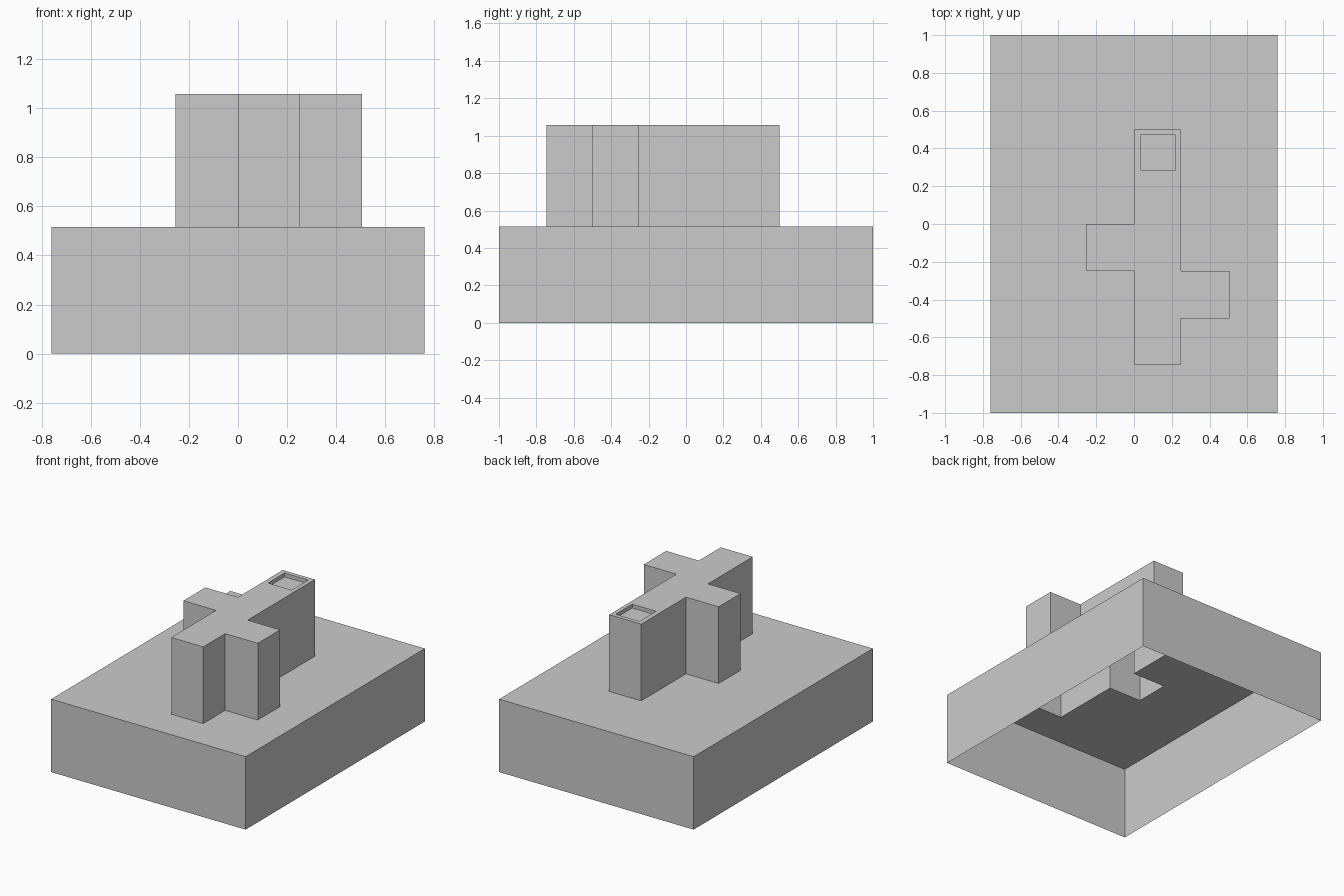
import bpy, bmesh

if "Cube" in bpy.data.objects:
    bpy.data.objects.remove(bpy.data.objects["Cube"])

PLATE_Z, TOP_Z, RECESS_Z = 0.515, 1.057, 1.03


def rect(x0, x1, y0, y1):
    return [(x0, y0), (x1, y0), (x1, y1), (x0, y1)]


def ring(bm, points, z):
    return [bm.verts.new((x, y, z)) for x, y in points]


def walls(bm, lower, upper):
    n = len(lower)
    for i in range(n):
        j = (i + 1) % n
        bm.faces.new((lower[i], lower[j], upper[j], upper[i]))


def cap_with_hole(bm, outer, hole):
    edges = []
    for loop in (outer, hole):
        for a, b in zip(loop, loop[1:] + loop[:1]):
            edges.append(bm.edges.get((a, b)) or bm.edges.new((a, b)))
    result = bmesh.ops.triangle_fill(bm, edges=edges, use_beauty=True, normal=(0, 0, 1))
    for face in result["geom"]:
        if isinstance(face, bmesh.types.BMFace):
            face.normal_update()
            if face.normal.z < 0:
                face.normal_flip()


def finish(bm, name):
    mesh = bpy.data.meshes.new(name)
    bm.normal_update()
    bm.to_mesh(mesh)
    bm.free()
    bpy.context.collection.objects.link(bpy.data.objects.new(name, mesh))


# Plan of the tower: a long bar with two staggered side arms
outline = [(0, -0.745), (0.25, -0.745), (0.25, -0.5), (0.505, -0.5),
           (0.505, -0.25), (0.25, -0.25), (0.25, 0.5), (0, 0.5),
           (0, 0), (-0.255, 0), (-0.255, -0.245), (0, -0.245)]

# Base: thin shell open underneath, with the tower opening cut in its top
bm = bmesh.new()
foot = ring(bm, rect(-0.76, 0.76, -1, 1), 0)
rim = ring(bm, rect(-0.76, 0.76, -1, 1), PLATE_Z)
walls(bm, foot, rim)
cap_with_hole(bm, rim, ring(bm, outline, PLATE_Z))
finish(bm, "base_shell")

# Tower: hollow, open into the base, with a shallow square recess on top
bm = bmesh.new()
lower = ring(bm, outline, PLATE_Z)
upper = ring(bm, outline, TOP_Z)
walls(bm, lower, upper)
recess = rect(0.035, 0.22, 0.285, 0.47)
recess_rim = ring(bm, recess, TOP_Z)
recess_floor = ring(bm, recess, RECESS_Z)
cap_with_hole(bm, upper, recess_rim)
walls(bm, recess_rim, recess_floor)
bm.faces.new(recess_floor)
finish(bm, "cross_tower")
